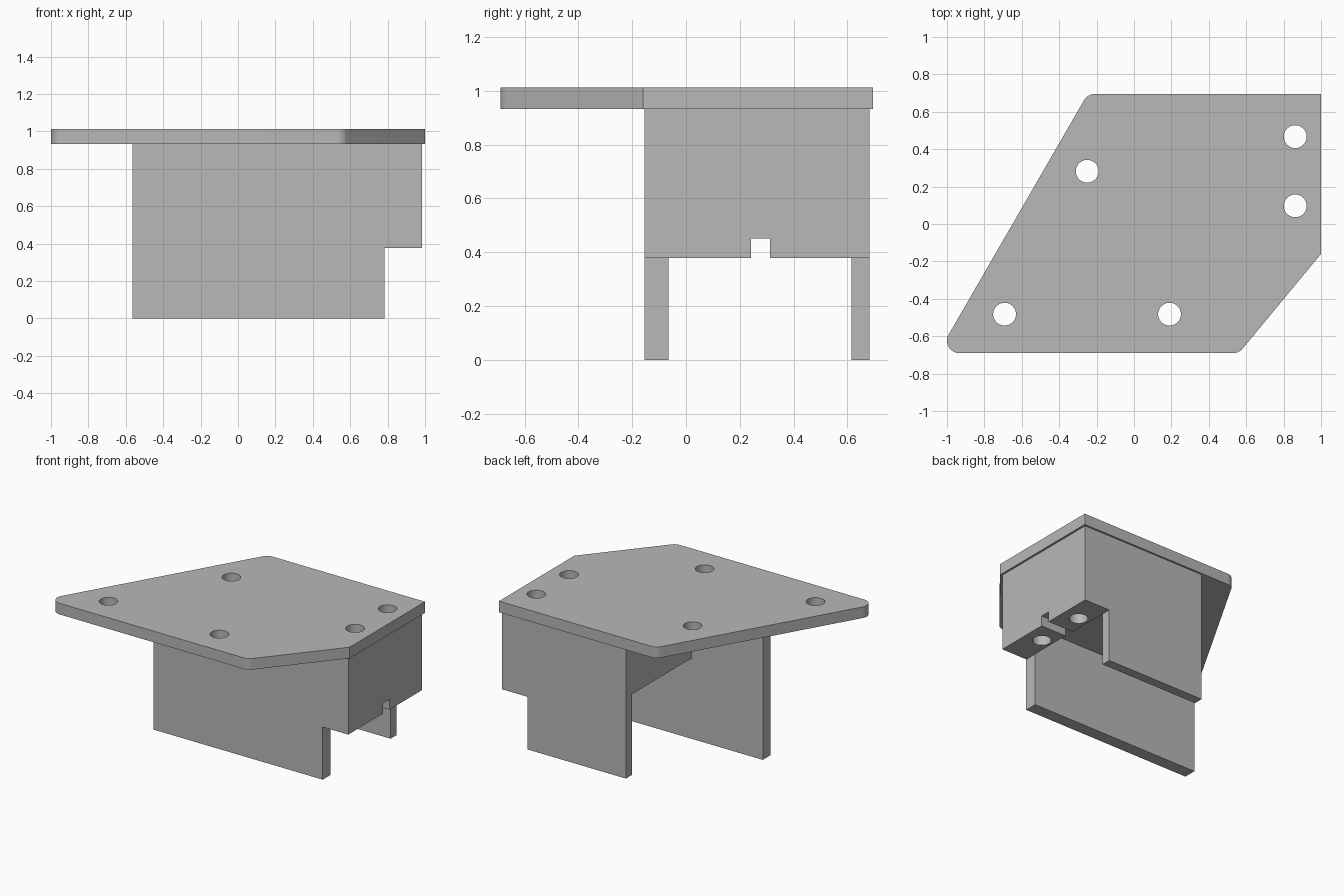
import bpy
import bmesh
import math
from mathutils import Vector

cube = bpy.data.objects.get("Cube")
if cube:
    bpy.data.objects.remove(cube, do_unlink=True)

# One grey finish for every part
grey = bpy.data.materials.new("plain_grey")
grey.use_nodes = True
grey.diffuse_color = (0.48, 0.48, 0.48, 1)
grey.node_tree.nodes["Principled BSDF"].inputs["Base Color"].default_value = (0.48, 0.48, 0.48, 1)

# Main levels and faces of the bracket
TOP, PLATE_BOTTOM, CORE_BOTTOM, LUG_BOTTOM = 1.012, 0.932, 0.58, 0.378
END, STEP = 0.985, 0.782
FRONT_IN, BACK_IN = -0.065, 0.615


def prism(name, profile, axis, start, stop):
    """Extrude a 2D profile along an axis; profile uses the other two axes in order."""
    bm = bmesh.new()

    def place(p, depth):
        co = list(p)
        co.insert("xyz".index(axis), depth)
        return co

    face = bm.faces.new([bm.verts.new(place(p, start)) for p in profile])
    ext = bmesh.ops.extrude_face_region(bm, geom=[face])
    shift = Vector(place((0, 0), stop - start))
    bmesh.ops.translate(bm, vec=shift,
                        verts=[g for g in ext["geom"] if isinstance(g, bmesh.types.BMVert)])
    bmesh.ops.recalc_face_normals(bm, faces=bm.faces)
    mesh = bpy.data.meshes.new(name)
    bm.to_mesh(mesh)
    bm.free()
    mesh.materials.append(grey)
    obj = bpy.data.objects.new(name, mesh)
    bpy.context.collection.objects.link(obj)
    return obj


def rounded(corners, steps=8):
    """Fillet the corners given as (x, y, radius)."""
    out = []
    for i, (x, y, r) in enumerate(corners):
        p = Vector((x, y))
        if not r:
            out.append(p)
            continue
        a = (Vector(corners[i - 1][:2]) - p).normalized()
        b = (Vector(corners[(i + 1) % len(corners)][:2]) - p).normalized()
        half = a.angle(b) / 2
        centre = p + (a + b).normalized() * r / math.sin(half)
        d0 = p + a * r / math.tan(half) - centre
        d1 = p + b * r / math.tan(half) - centre
        for k in range(steps + 1):
            t = k / steps
            out.append(centre + (d0 * (1 - t) + d1 * t).normalized() * r)
    return out


def circle(x, y, r, n=48):
    return [(x + r * math.cos(math.tau * k / n), y + r * math.sin(math.tau * k / n))
            for k in range(n)]


def drill(obj, holes):
    """Cut vertical round holes right through a part."""
    for x, y in holes:
        cutter = prism("hole_cutter", circle(x, y, 0.061), "z", 0.2, 1.2)
        cutter.hide_render = True
        mod = obj.modifiers.new("hole", "BOOLEAN")
        mod.operation = "DIFFERENCE"
        mod.solver = "EXACT"
        mod.object = cutter
        bpy.context.view_layer.objects.active = obj
        bpy.ops.object.modifier_apply(modifier=mod.name)
        bpy.data.objects.remove(cutter, do_unlink=True)


# Top plate with three softened corners
R = 0.065
plate = prism("top_plate", rounded([
    (-1.048, -0.69, R), (0.561, -0.69, R), (1, -0.16, 0),
    (1, 0.695, 0), (-0.248, 0.695, R)]), "z", PLATE_BOTTOM, TOP)


# Side walls, each stepped up at the +x end
def wall(name, x0, y0, y1):
    return prism(name, [(x0, 0), (STEP, 0), (STEP, LUG_BOTTOM), (END, LUG_BOTTOM),
                        (END, PLATE_BOTTOM), (x0, PLATE_BOTTOM)], "y", y0, y1)


front = wall("front_wall", -0.565, -0.155, FRONT_IN)
back = wall("back_wall", 0.0, BACK_IN, 0.682)

# Solid core between the walls
core = prism("core_block", [(FRONT_IN, CORE_BOTTOM), (BACK_IN, CORE_BOTTOM),
                            (BACK_IN, PLATE_BOTTOM), (FRONT_IN, PLATE_BOTTOM)],
             "x", 0.0, STEP)

# Deeper end block with a slot in its underside
S0, S1, SLOT_TOP = 0.242, 0.312, 0.452
end_block = prism("end_block", [
    (FRONT_IN, LUG_BOTTOM), (S0, LUG_BOTTOM), (S0, SLOT_TOP), (S1, SLOT_TOP),
    (S1, LUG_BOTTOM), (BACK_IN, LUG_BOTTOM), (BACK_IN, PLATE_BOTTOM),
    (FRONT_IN, PLATE_BOTTOM)], "x", STEP, END)

# Bolt holes
end_holes = [(0.862, 0.467), (0.862, 0.097)]
drill(plate, end_holes + [(-0.25, 0.282), (-0.692, -0.482), (0.19, -0.482)])
drill(end_block, end_holes)

# Smooth the round corners and holes, keep edges sharp
bpy.ops.object.select_all(action="DESELECT")
for obj in (plate, front, back, core, end_block):
    obj.select_set(True)
bpy.context.view_layer.objects.active = plate
bpy.ops.object.shade_smooth_by_angle(angle=math.radians(30))
